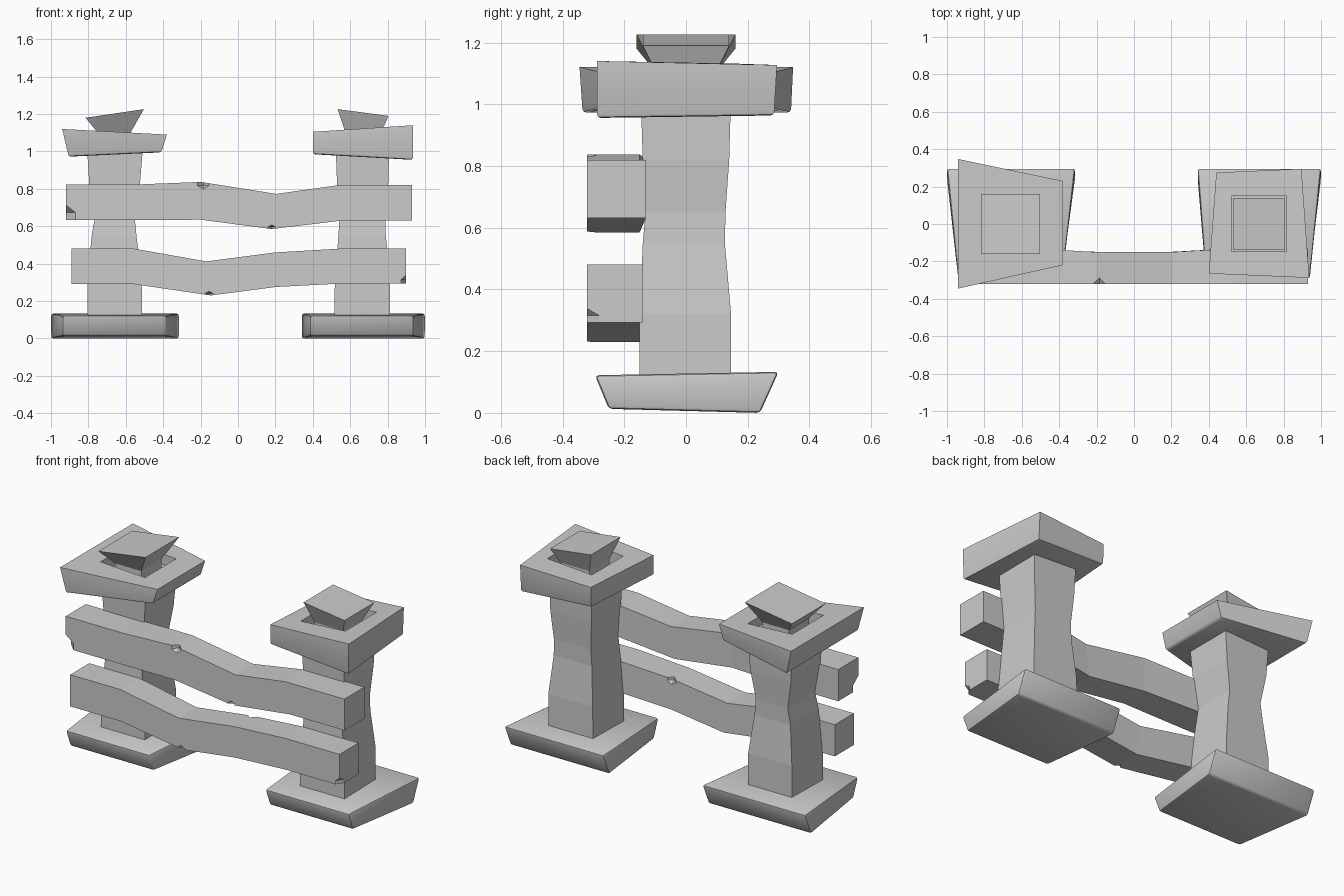
import bpy, bmesh
from mathutils import Vector

if "Cube" in bpy.data.objects:
    bpy.data.objects.remove(bpy.data.objects["Cube"])


def make_object(name, bm, smooth=False):
    bmesh.ops.recalc_face_normals(bm, faces=bm.faces[:])
    mesh = bpy.data.meshes.new(name)
    bm.to_mesh(mesh)
    bm.free()
    obj = bpy.data.objects.new(name, mesh)
    bpy.context.collection.objects.link(obj)
    if smooth:
        bpy.ops.object.select_all(action='DESELECT')
        obj.select_set(True)
        bpy.context.view_layer.objects.active = obj
        bpy.ops.object.shade_smooth_by_angle(angle=0.7)
    return obj


def loft(rings, cap_end=True):
    """Skin a stack of four-cornered rings, closed at both ends."""
    bm = bmesh.new()
    rows = [[bm.verts.new(p) for p in ring] for ring in rings]
    for a, b in zip(rows, rows[1:]):
        n = len(a)
        for i in range(n):
            bm.faces.new((a[i], a[(i + 1) % n], b[(i + 1) % n], b[i]))
    bm.faces.new(rows[0])
    bm.faces.new(rows[-1])
    return bm


def rect(x0, x1, y0, y1, zl, zr=None):
    zr = zl if zr is None else zr
    return [(x0, y0, zl), (x1, y0, zr), (x1, y1, zr), (x0, y1, zl)]


# Footings: wider at the back, undercut towards the ground
def footing(name, front, back):
    def ring(yf, yb, zf, zb):
        return [(front[0], yf, zf), (front[1], yf, zf),
                (back[1], yb, zb), (back[0], yb, zb)]
    bm = loft([ring(-.25, .24, .013, 0), ring(-.295, .30, .122, .133)])
    bmesh.ops.bevel(bm, geom=bm.edges[:], offset=.012, segments=2,
                    profile=.5, affect='EDGES')
    make_object(name, bm, True)


footing("left_footing", (-.94, -.383), (-1, -.315))
footing("right_footing", (.385, .94), (.34, 1))


# Posts: square with a pinched waist
def post(name, spans):
    levels = [(.11, -.15, .146), (.32, -.15, .146), (.55, -.14, .126),
              (.65, -.131, .128), (.82, -.14, .14), (1.0, -.146, .145)]
    make_object(name, loft([rect(x0, x1, y0, y1, z) for (x0, x1), (z, y0, y1)
                            in zip(spans, levels)]))


post("left_post", [(-.805, -.513), (-.805, -.515), (-.782, -.543),
                   (-.765, -.553), (-.795, -.525), (-.806, -.51)])
post("right_post", [(.515, .812), (.518, .812), (.537, .79),
                    (.543, .788), (.53, .803), (.523, .808)])


# Caps: crooked slabs with a square pocket in the top
def cap(name, bottom, top, hole_x):
    zl, zr, xl, xr = top[0][2], top[1][2], top[0][0], top[1][0]
    z_at = lambda x: zl + (zr - zl) * (x - xl) / (xr - xl)
    rim = rect(*hole_x, -.147, .15, z_at(hole_x[0]), z_at(hole_x[1]))
    floor = rect(*hole_x, -.147, .15, 1.04)
    bm = loft([bottom, top, rim, floor])
    bm.verts.ensure_lookup_table()
    low = set(bm.verts[:4])
    edges = [e for e in bm.edges if set(e.verts) <= low]
    bmesh.ops.bevel(bm, geom=edges, offset=.012, segments=2, profile=.5,
                    affect='EDGES')
    make_object(name, bm, True)


cap("left_cap",
    [(-.905, -.335, .972), (-.41, -.225, .995), (-.41, .23, .995), (-.905, .34, .972)],
    [(-.94, -.345, 1.12), (-.38, -.22, 1.09), (-.38, .23, 1.09), (-.94, .347, 1.12)],
    (-.81, -.515))
cap("right_cap",
    [(.40, -.265, .985), (.935, -.288, .955), (.895, .285, .963), (.44, .27, .985)],
    [(.40, -.265, 1.105), (.937, -.288, 1.14), (.895, .295, 1.127), (.44, .275, 1.107)],
    (.52, .815))


# Finials: straight neck flaring into a slanted top
def finial(name, neck, top, half, zl, zr):
    make_object(name, loft([rect(*neck, -.095, .095, 1.03),
                            rect(*neck, -.095, .095, 1.10),
                            rect(*top, -half, half, zl, zr)]))


finial("left_finial", (-.75, -.575), (-.815, -.503), .16, 1.18, 1.226)
finial("right_finial", (.575, .765), (.533, .805), .14, 1.226, 1.19)


# Planks: kinked boards chipped at corners and edges
def plank(name, stations, chips):
    rings = [[(x0, -.32, lo), (x0, yb, lo), (x1, yb, hi), (x1, -.32, hi)]
             for x0, lo, x1, hi, yb in stations]
    obj = make_object(name, loft(rings))
    for pos, size in chips:
        bpy.ops.mesh.primitive_uv_sphere_add(segments=4, ring_count=2,
                                             radius=1, location=pos)
        cutter = bpy.context.object
        cutter.scale = size
        cutter.hide_render = True
        mod = obj.modifiers.new("chip", 'BOOLEAN')
        mod.operation, mod.object, mod.solver = 'DIFFERENCE', cutter, 'EXACT'
        bpy.context.view_layer.objects.active = obj
        bpy.ops.object.modifier_apply(modifier=mod.name)
        bpy.data.objects.remove(cutter)


# each station: bottom x, bottom z, top x, top z, back y
plank("upper_plank",
      [(-.92, .633, -.92, .823, -.13), (-.55, .633, -.55, .823, -.13),
       (-.2, .635, -.2, .837, -.15), (.18, .585, .205, .773, -.15),
       (.57, .632, .54, .82, -.13), (.93, .632, .93, .82, -.13)],
      [(Vector((-.92, -.32, .633)), (.06, .06, .08)),
       (Vector((-.185, -.32, .835)), (.036, .036, .036)),
       (Vector((.18, -.32, .585)), (.025, .03, .022))])
plank("lower_plank",
      [(-.89, .29, -.89, .48, -.14), (-.555, .29, -.555, .48, -.14),
       (-.145, .23, -.17, .412, -.15), (.2, .275, .2, .46, -.15),
       (.54, .293, .54, .48, -.14), (.898, .293, .898, .48, -.14)],
      [(Vector((.898, -.32, .293)), (.03, .045, .045)),
       (Vector((-.155, -.32, .23)), (.025, .03, .022)),
       (Vector((.2, -.15, .46)), (.032, .032, .032))])
